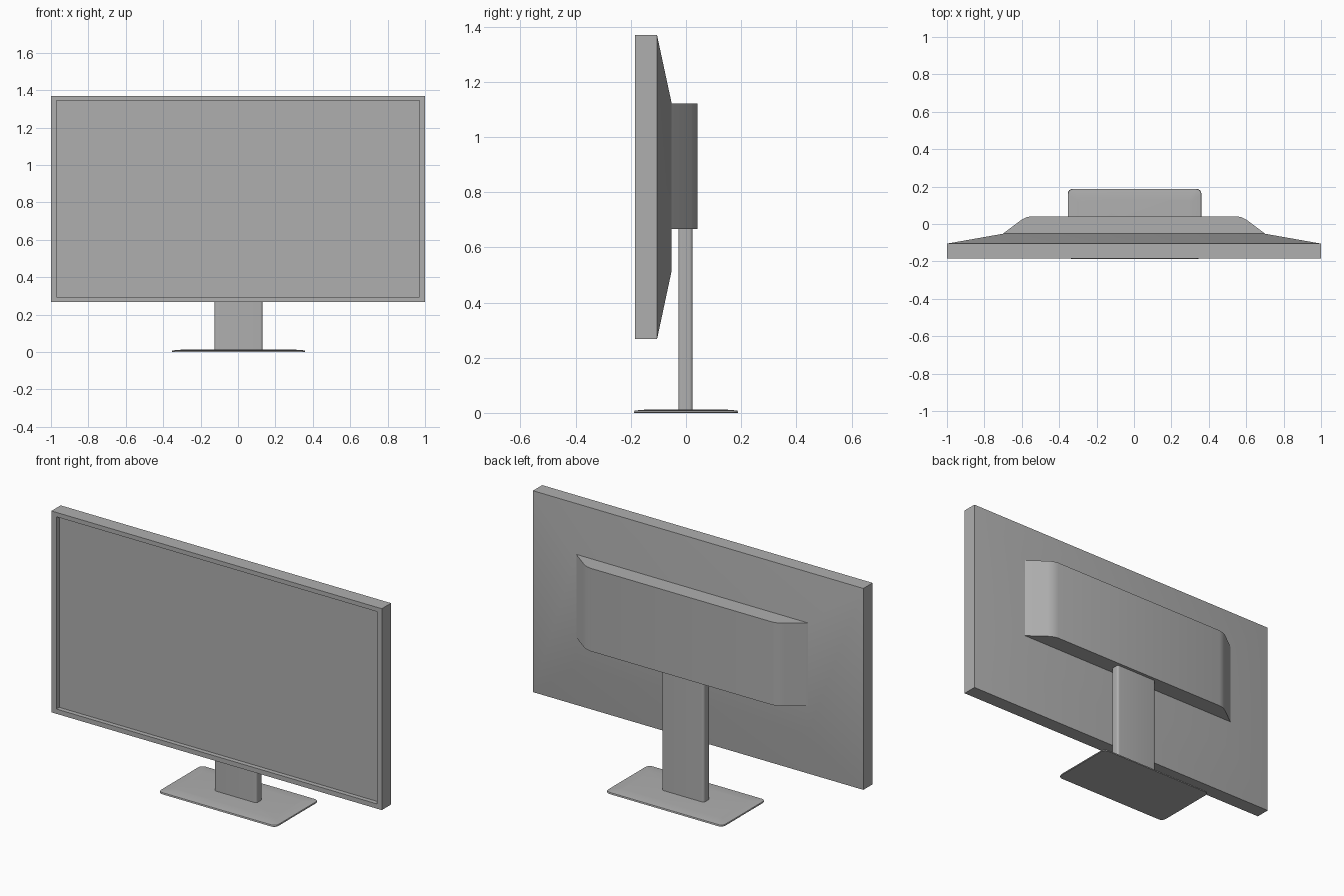
import bpy, bmesh, math

if "Cube" in bpy.data.objects:
    bpy.data.objects.remove(bpy.data.objects["Cube"])

grey = bpy.data.materials.new("dark_grey")
grey.diffuse_color = (0.43, 0.43, 0.43, 1)
grey.use_nodes = True
grey.node_tree.nodes["Principled BSDF"].inputs["Base Color"].default_value = grey.diffuse_color


def finish(name, bm, angle=30):
    bmesh.ops.recalc_face_normals(bm, faces=bm.faces)
    mesh = bpy.data.meshes.new(name)
    bm.to_mesh(mesh)
    bm.free()
    mesh.materials.append(grey)
    ob = bpy.data.objects.new(name, mesh)
    bpy.context.collection.objects.link(ob)
    bpy.ops.object.select_all(action='DESELECT')
    ob.select_set(True)
    bpy.context.view_layer.objects.active = ob
    bpy.ops.object.shade_smooth_by_angle(angle=math.radians(angle))
    return ob


def loft(name, rings, angle=30):
    """Skin a stack of matching point rings and cap both ends."""
    bm = bmesh.new()
    loops = [[bm.verts.new(p) for p in ring] for ring in rings]
    n = len(loops[0])
    for a, b in zip(loops, loops[1:]):
        for i in range(n):
            j = (i + 1) % n
            bm.faces.new((a[i], a[j], b[j], b[i]))
    bm.faces.new(loops[0])
    bm.faces.new(loops[-1])
    return finish(name, bm, angle)


def rect_xz(hx, z0, z1, y):
    return [(-hx, y, z0), (hx, y, z0), (hx, y, z1), (-hx, y, z1)]


def round_rect(hx, hy, r, z, cx=0.003, cy=0, steps=6):
    pts = []
    for k, (sx, sy) in enumerate(((1, 1), (-1, 1), (-1, -1), (1, -1))):
        for i in range(steps + 1):
            a = math.pi / 2 * (k + i / steps)
            pts.append((cx + sx * (hx - r) + r * math.cos(a),
                        cy + sy * (hy - r) + r * math.sin(a), z))
    return pts


# Panel: recessed screen, bezel, side walls and tapered back
loft("screen_panel", [
    rect_xz(0.97, 0.293, 1.345, -0.16),
    rect_xz(0.97, 0.293, 1.345, -0.185),
    rect_xz(1.0, 0.267, 1.369, -0.185),
    rect_xz(1.0, 0.267, 1.369, -0.105),
    rect_xz(0.7, 0.515, 1.122, -0.052),
])

# Rear housing: half profile mirrored, extruded upward
half = [(0.702, -0.053), (0.605, 0.02), (0.592, 0.028), (0.574, 0.036), (0.55, 0.041)]
profile = half + [(-x, y) for x, y in reversed(half)]
loft("rear_housing", [[(x, y, z) for x, y in profile] for z in (0.667, 1.121)])

# Stand column with rounded corners
loft("stand_column", [round_rect(0.128, 0.026, 0.012, z, 0.003, -0.002) for z in (0.01, 0.67)])

# Thin base plate with a softly sloped rim
loft("stand_base", [
    round_rect(0.355, 0.188, 0.026, 0.0),
    round_rect(0.357, 0.188, 0.026, 0.003),
    round_rect(0.355, 0.186, 0.026, 0.008),
    round_rect(0.34, 0.171, 0.022, 0.010),
    round_rect(0.30, 0.131, 0.015, 0.013),
], 40)
